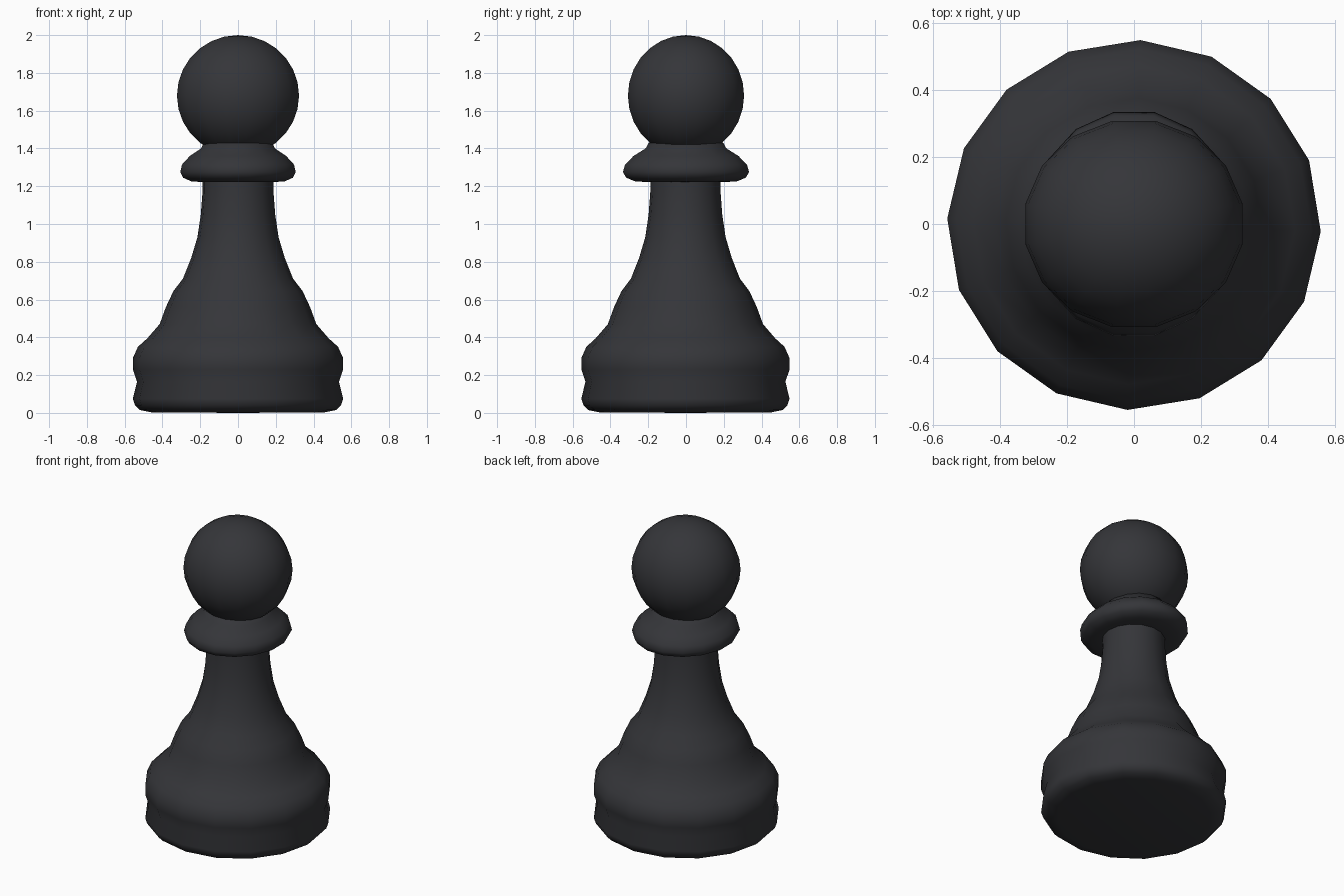
import bpy, bmesh, math

if "Cube" in bpy.data.objects:
    bpy.data.objects.remove(bpy.data.objects["Cube"])

SIDES = 16
dark = bpy.data.materials.new("dark")
dark.diffuse_color = (0.035, 0.036, 0.041, 1)
dark.use_nodes = True
dark.node_tree.nodes["Principled BSDF"].inputs["Base Color"].default_value = dark.diffuse_color


def lathe(name, profile, turn, sx=1.0, sy=1.0, cy=0.0):
    """Spin (radius, z) points around z; radius 0 ends become poles."""
    bm = bmesh.new()
    rings = []
    for r, z in profile:
        if r == 0:
            rings.append([bm.verts.new((0, cy, z))] * SIDES)
            continue
        ring = []
        for i in range(SIDES):
            a = math.radians(turn) + math.tau * i / SIDES
            ring.append(bm.verts.new((r * sx * math.cos(a), r * sy * math.sin(a) + cy, z)))
        rings.append(ring)
    for lo, hi in zip(rings, rings[1:]):
        for i in range(SIDES):
            j = (i + 1) % SIDES
            bm.faces.new(dict.fromkeys((lo[i], lo[j], hi[j], hi[i])))
    bmesh.ops.recalc_face_normals(bm, faces=bm.faces)
    mesh = bpy.data.meshes.new(name)
    bm.to_mesh(mesh)
    bm.free()
    mesh.materials.append(dark)
    ob = bpy.data.objects.new(name, mesh)
    bpy.context.collection.objects.link(ob)
    bpy.ops.object.select_all(action='DESELECT')
    ob.select_set(True)
    bpy.context.view_layer.objects.active = ob
    bpy.ops.object.shade_smooth_by_angle(angle=math.radians(65))
    return ob


# Grooved base flowing up into the tapered stem
lathe("base_and_stem", [
    (0, 0), (0.46, 0.003), (0.52, 0.015), (0.545, 0.04), (0.557, 0.075),
    (0.535, 0.165), (0.557, 0.23), (0.557, 0.29), (0.53, 0.35), (0.48, 0.395),
    (0.415, 0.47), (0.382, 0.56), (0.342, 0.645), (0.292, 0.71), (0.248, 0.82),
    (0.215, 0.93), (0.197, 1.05), (0.188, 1.17), (0.188, 1.25), (0, 1.25)],
    turn=-2, sy=0.99, cy=-0.003)

# Collar ring under the head
lathe("collar", [
    (0, 1.225), (0.18, 1.222), (0.25, 1.225), (0.296, 1.245), (0.312, 1.275),
    (0.302, 1.315), (0.26, 1.36), (0.2, 1.40), (0.185, 1.43), (0, 1.43)],
    turn=11.25, sy=1.09)

# Ball head
RINGS = 14
ball = [(0.32 * math.sin(math.pi * k / RINGS) if 0 < k < RINGS else 0,
         1.68 - 0.32 * math.cos(math.pi * k / RINGS)) for k in range(RINGS + 1)]
lathe("head", ball, turn=11.25, sx=1.03, sy=0.98)
